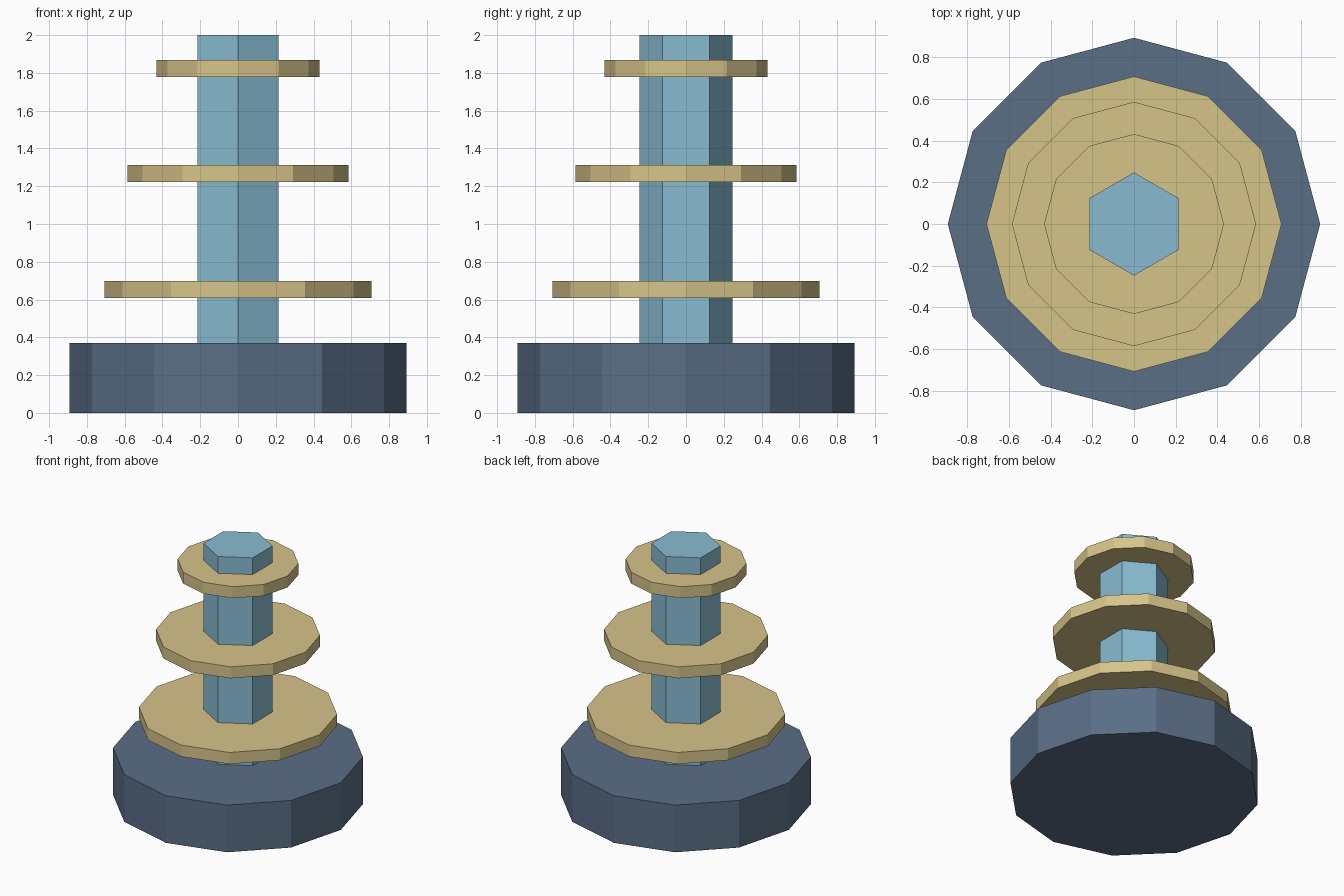
import bpy

if "Cube" in bpy.data.objects:
    bpy.data.objects.remove(bpy.data.objects["Cube"])


def srgb(r, g, b):
    def lin(c):
        c /= 255
        return c / 12.92 if c <= 0.04045 else ((c + 0.055) / 1.055) ** 2.4
    return (lin(r), lin(g), lin(b), 1)


def material(name, rgb):
    mat = bpy.data.materials.new(name)
    mat.diffuse_color = srgb(*rgb)
    mat.use_nodes = True
    mat.node_tree.nodes["Principled BSDF"].inputs["Base Color"].default_value = mat.diffuse_color
    return mat


def prism(name, sides, radius, z0, z1, mat):
    bpy.ops.mesh.primitive_cylinder_add(
        vertices=sides, radius=radius, depth=z1 - z0, location=(0, 0, (z0 + z1) / 2))
    obj = bpy.context.object
    obj.name = name
    obj.data.materials.append(mat)
    return obj


slate = material("slate_blue", (90, 110, 134))
sky = material("light_blue", (136, 188, 210))
sand = material("sand", (214, 196, 137))

# Heavy twelve-sided base
prism("base", 12, 0.892, 0, 0.37, slate)

# Hexagonal column standing on the base
prism("column", 6, 0.247, 0.36, 2.0, sky)

# Three rings threaded on the column, shrinking upwards
for name, radius, z in (("lower_ring", 0.707, 0.607),
                        ("middle_ring", 0.585, 1.222),
                        ("upper_ring", 0.431, 1.779)):
    prism(name, 12, radius, z, z + 0.09, sand)
